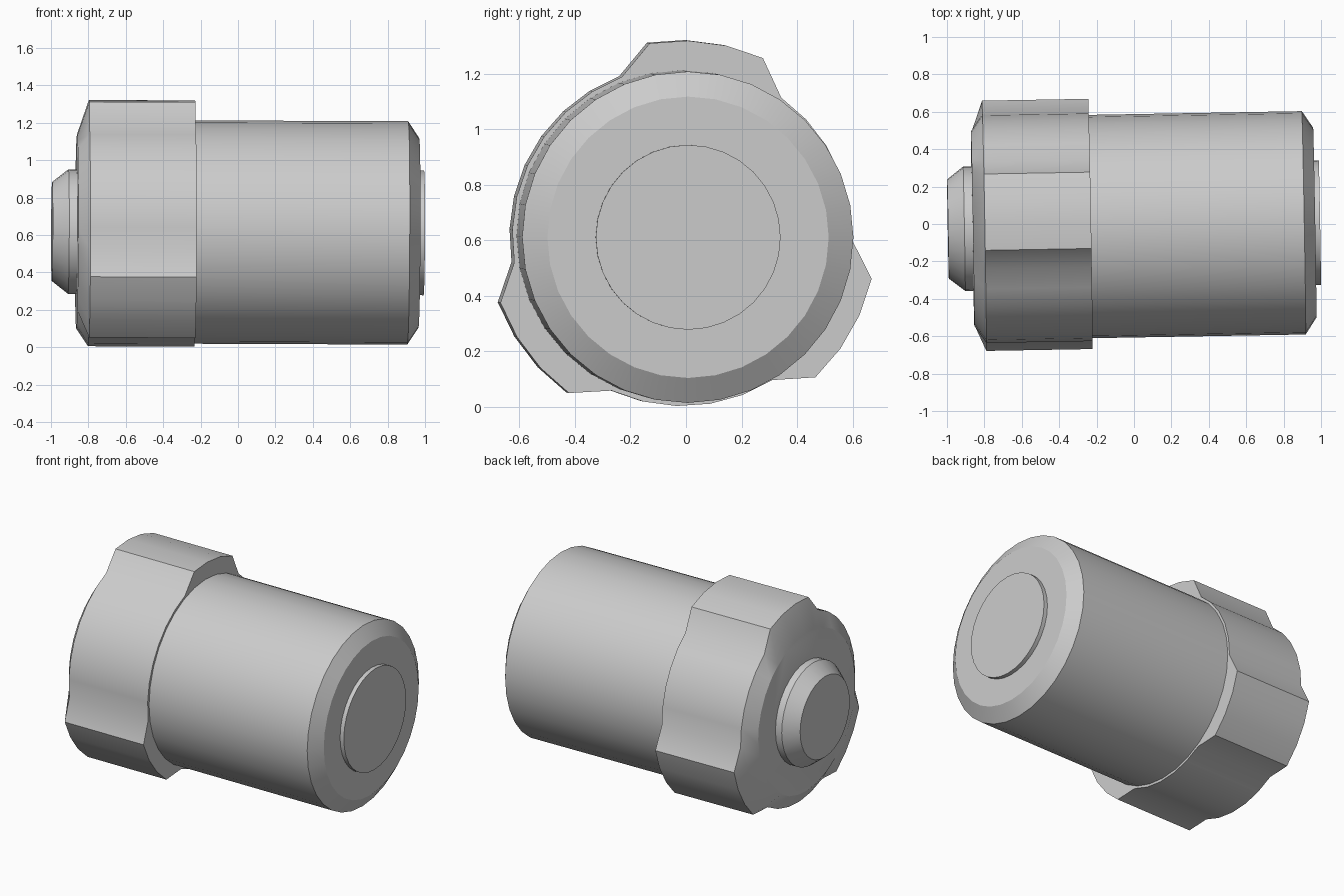
import bpy, bmesh
from math import radians, sin, cos
from mathutils import Matrix, Vector

if "Cube" in bpy.data.objects:
    bpy.data.objects.remove(bpy.data.objects["Cube"])

# The shared axis runs along x with a very slight lean
axis = Vector((1, 0.0175, -0.004)).normalized()
side = Vector((0, 0, 1)).cross(axis).normalized()
up = axis.cross(side)
frame = Matrix.Translation((0, -0.0095, 0.615)) @ Matrix((axis, side, up)).transposed().to_4x4()


def loft(name, rings):
    """Skin a closed solid through rings of (x, [(angle, radius), ...])."""
    bm = bmesh.new()
    loops = [[bm.verts.new(frame @ Vector((x, r * cos(a), r * sin(a)))) for a, r in pts]
             for x, pts in rings]
    n = len(loops[0])
    for a, b in zip(loops, loops[1:]):
        for i in range(n):
            j = (i + 1) % n
            bm.faces.new((a[i], a[j], b[j], b[i]))
    bm.faces.new(loops[0])
    bm.faces.new(loops[-1])
    bmesh.ops.recalc_face_normals(bm, faces=bm.faces)
    mesh = bpy.data.meshes.new(name)
    bm.to_mesh(mesh)
    bm.free()
    obj = bpy.data.objects.new(name, mesh)
    bpy.context.collection.objects.link(obj)
    bpy.ops.object.select_all(action='DESELECT')
    obj.select_set(True)
    bpy.context.view_layer.objects.active = obj
    bpy.ops.object.shade_smooth_by_angle(angle=radians(28))
    return obj


def turned(name, profile, sides=32):
    """Round part from (x, radius) pairs."""
    return loft(name, [(x, [(radians(360 * i / sides), r) for i in range(sides)])
                       for x, r in profile])


# Main cylinder with chamfered end, and the round bosses at both ends
turned("main_body", [(-0.30, 0.597), (0.908, 0.597), (0.967, 0.507)])
turned("end_boss", [(0.94, 0.333), (0.994, 0.333)])
turned("back_boss", [(-0.84, 0.333), (-0.908, 0.333), (-0.995, 0.265)])

# Collar outline: a round ring with three unevenly spaced grip lobes
lobes = [(82.6, 0.704), (217.2, 0.698), (330.3, 0.700)]
outline = []
for k, (centre, radius) in enumerate(lobes):
    outline.append((centre - 28.2, 0.613))
    outline += [(centre + d, radius) for d in (-17, -5.7, 5.7, 17)]
    start = centre + 28.2
    end = lobes[(k + 1) % 3][0] + (360 if k == 2 else 0) - 28.2
    steps = round((end - start) / 11.25)
    outline += [(start + (end - start) * i / steps, 0.613) for i in range(steps)]
outline = [(radians(a), r) for a, r in outline]

# Collar with its back edge chamfered down to a round face
loft("lobed_collar", [(-0.863, [(a, 0.52) for a, r in outline]),
                      (-0.80, outline), (-0.232, outline)])
